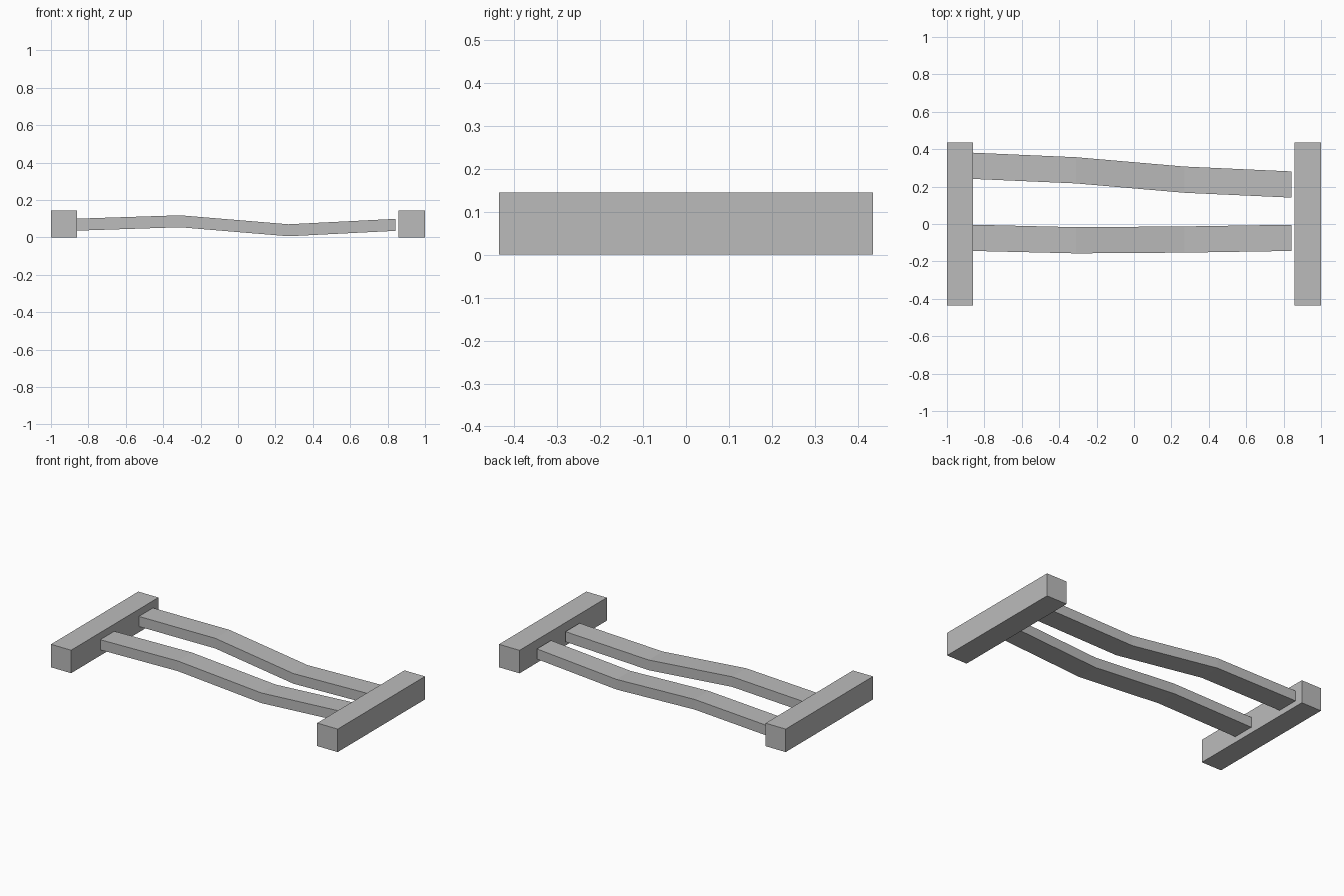
import bpy
import bmesh

cube = bpy.data.objects.get("Cube")
if cube:
    bpy.data.objects.remove(cube, do_unlink=True)

grey = bpy.data.materials.new("plain_grey")
grey.use_nodes = True
colour = (0.5, 0.5, 0.5, 1)
grey.diffuse_color = colour
grey.node_tree.nodes["Principled BSDF"].inputs["Base Color"].default_value = colour


def sweep_box(name, stations, width, height):
    """Sweep a width (y) by height (z) rectangle through points along x."""
    bm = bmesh.new()
    rings = []
    for x, y, z in stations:
        rings.append([bm.verts.new((x, y + sy * width / 2, z + sz * height / 2))
                      for sy, sz in ((-1, -1), (1, -1), (1, 1), (-1, 1))])
    for a, b in zip(rings, rings[1:]):
        for i in range(4):
            j = (i + 1) % 4
            bm.faces.new((a[i], a[j], b[j], b[i]))
    bm.faces.new(rings[0])
    bm.faces.new(rings[-1])
    bmesh.ops.recalc_face_normals(bm, faces=bm.faces)
    mesh = bpy.data.meshes.new(name)
    bm.to_mesh(mesh)
    bm.free()
    mesh.materials.append(grey)
    obj = bpy.data.objects.new(name, mesh)
    bpy.context.collection.objects.link(obj)
    return obj


# End beams lying across the two ends
BEAM_W, BEAM_H = 0.87, 0.145
sweep_box("right_end_beam", [(-1, 0, BEAM_H / 2), (-0.86, 0, BEAM_H / 2)], BEAM_W, BEAM_H)
sweep_box("left_end_beam", [(0.857, 0, BEAM_H / 2), (1, 0, BEAM_H / 2)], BEAM_W, BEAM_H)

# Bent rails, sharing one wavy height profile
rail_x = (-0.86, -0.31, 0.27, 0.843)
rail_z = (0.068, 0.086, 0.038, 0.067)
rail_y = {
    "back_rail": (0.311, 0.287, 0.237, 0.211),
    "front_rail": (-0.074, -0.087, -0.083, -0.074),
}
for name, ys in rail_y.items():
    sweep_box(name, list(zip(rail_x, ys, rail_z)), 0.14, 0.064)
